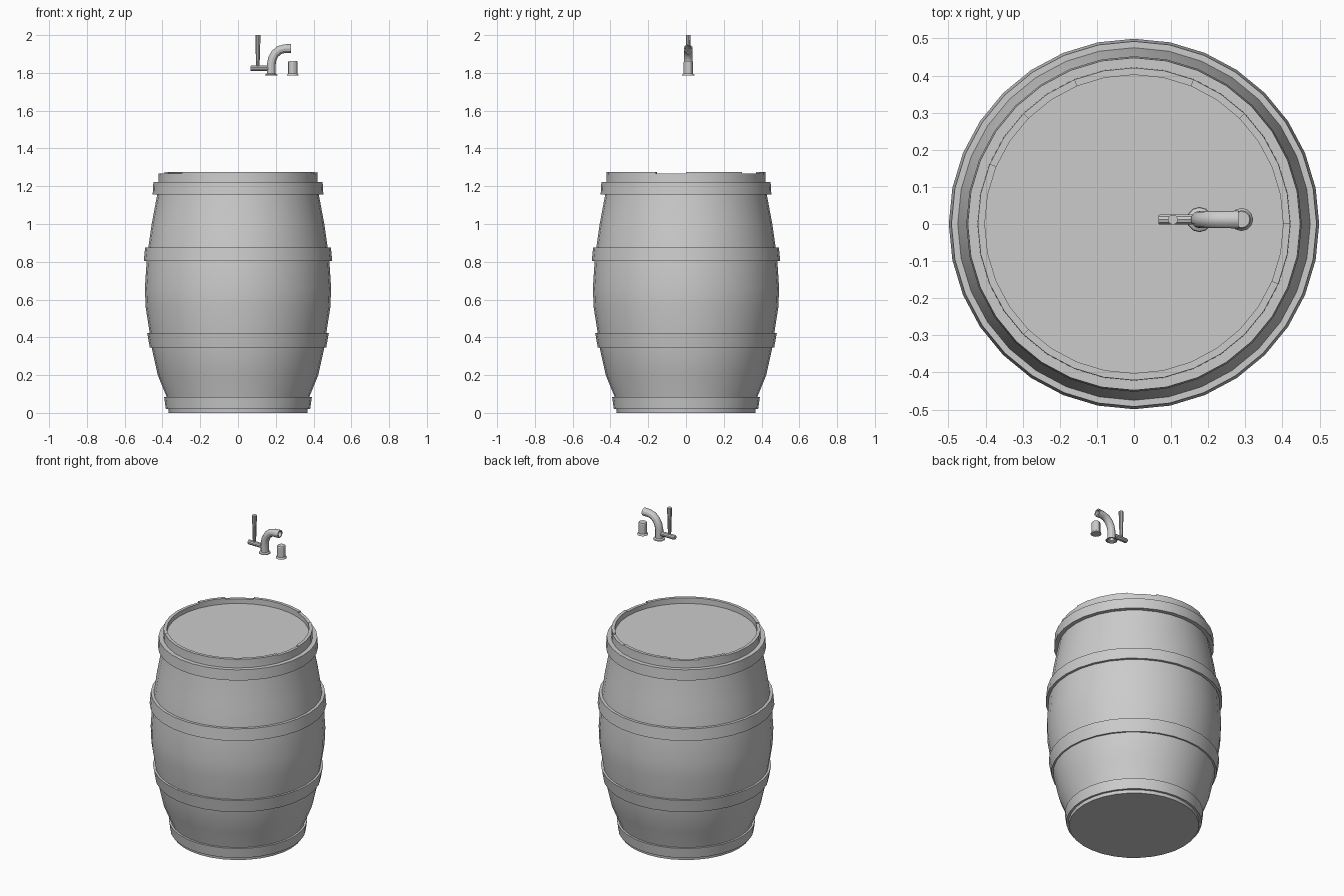
import bpy, bmesh
from math import sin, cos, pi, radians
from mathutils import Vector, Matrix

if "Cube" in bpy.data.objects:
    bpy.data.objects.remove(bpy.data.objects["Cube"])

TAP_Y = 0.012


def make(name, bm):
    bmesh.ops.remove_doubles(bm, verts=bm.verts[:], dist=1e-5)
    bmesh.ops.recalc_face_normals(bm, faces=bm.faces[:])
    me = bpy.data.meshes.new(name)
    bm.to_mesh(me)
    bm.free()
    ob = bpy.data.objects.new(name, me)
    bpy.context.collection.objects.link(ob)
    return ob


def lathe(name, profile, n=32, loc=(0, 0, 0), rot=None, closed=False):
    """Revolve (radius, height) pairs; open profiles get flat end caps."""
    bm = bmesh.new()
    rings = [[bm.verts.new((r * cos(2 * pi * i / n), r * sin(2 * pi * i / n), z))
              for i in range(n)] for r, z in profile]
    pairs = list(zip(rings, rings[1:]))
    if closed:
        pairs.append((rings[-1], rings[0]))
    else:
        bm.faces.new(rings[0][::-1])
        bm.faces.new(rings[-1])
    for a, b in pairs:
        for i in range(n):
            j = (i + 1) % n
            bm.faces.new((a[i], a[j], b[j], b[i]))
    if rot:
        bmesh.ops.transform(bm, matrix=rot, verts=bm.verts[:])
    bmesh.ops.translate(bm, vec=loc, verts=bm.verts[:])
    return make(name, bm)


def tube(name, path, n=12, thick=0.007):
    """Hollow pipe along (x, z, radius, tilt in degrees from upright) stations."""
    bm = bmesh.new()
    stations = path + [(x, z, r - thick, t) for x, z, r, t in reversed(path)]
    rings = []
    for x, z, r, t in stations:
        side = Vector((cos(radians(t)), 0, -sin(radians(t))))
        rings.append([bm.verts.new(Vector((x, TAP_Y, z)) + side * r * cos(2 * pi * i / n)
                                   + Vector((0, r * sin(2 * pi * i / n), 0)))
                      for i in range(n)])
    for a, b in zip(rings, rings[1:] + rings[:1]):
        for i in range(n):
            j = (i + 1) % n
            bm.faces.new((a[i], a[j], b[j], b[i]))
    return make(name, bm)


# bulging body, running over the rim down to the recessed lid
lathe("barrel_body", [(0.367, 0), (0.371, 0.04), (0.38, 0.09), (0.425, 0.2), (0.457, 0.345),
                      (0.468, 0.425), (0.489, 0.56), (0.493, 0.66), (0.484, 0.8),
                      (0.475, 0.875), (0.457, 1.0), (0.428, 1.155), (0.422, 1.22),
                      (0.421, 1.268), (0.402, 1.268), (0.402, 1.24)])

# slightly raised stave ends along the rim
for k, (a0, a1) in enumerate([(0, 2), (3, 5), (6, 7), (10, 15)]):
    bm = bmesh.new()
    rows = []
    for s in range(a0 * 2, a1 * 2 + 1):
        a = s * pi / 16
        rows.append([bm.verts.new((r * cos(a), r * sin(a), z)) for r, z in
                     ((0.421, 1.262), (0.421, 1.275), (0.402, 1.275), (0.402, 1.262))])
    for p, q in zip(rows, rows[1:]):
        for i in range(4):
            j = (i + 1) % 4
            bm.faces.new((p[i], p[j], q[j], q[i]))
    bm.faces.new(rows[0])
    bm.faces.new(rows[-1][::-1])
    make(f"stave_end_{k + 1}", bm)

# hoops: bottom z, top z, bottom radius, top radius
for k, (z0, z1, r0, r1) in enumerate([(0.02, 0.083, 0.382, 0.391), (0.345, 0.424, 0.467, 0.481),
                                      (0.803, 0.875, 0.499, 0.492), (1.157, 1.222, 0.452, 0.448)]):
    lathe(f"hoop_{k + 1}", [(r0 - 0.03, z0), (r0, z0), (r1, z1), (r1 - 0.03, z1)], closed=True)

# curved tap spout with flared foot
foot = [(0.176, 1.786, 0.034, 0), (0.176, 1.791, 0.032, 0), (0.176, 1.796, 0.023, 0)]
bend = [(0.176, 1.845, 0.023, 4), (0.182, 1.875, 0.023, 22), (0.196, 1.901, 0.023, 42),
        (0.217, 1.92, 0.023, 62), (0.244, 1.928, 0.023, 84), (0.281, 1.929, 0.024, 90)]
tube("tap_spout", foot + bend)

# valve stub, lever and separate spigot plug
lathe("tap_valve", [(0.013, 0), (0.014, 0.004), (0.014, 0.098)], 10,
      (0.066, TAP_Y, 1.824), Matrix.Rotation(pi / 2, 4, 'Y'))
lathe("tap_lever", [(0.009, 1.825), (0.011, 1.9), (0.0135, 1.978), (0.0135, 2.0)], 10,
      (0.105, TAP_Y, 0))
lathe("tap_plug", [(0.031, 1.786), (0.03, 1.791), (0.025, 1.797), (0.025, 1.857),
                   (0.022, 1.862)], 12, (0.29, TAP_Y, 0))

# smooth shading with sharp corners kept
bpy.ops.object.select_all(action='SELECT')
bpy.context.view_layer.objects.active = bpy.data.objects["barrel_body"]
bpy.ops.object.shade_smooth_by_angle(angle=radians(30))
